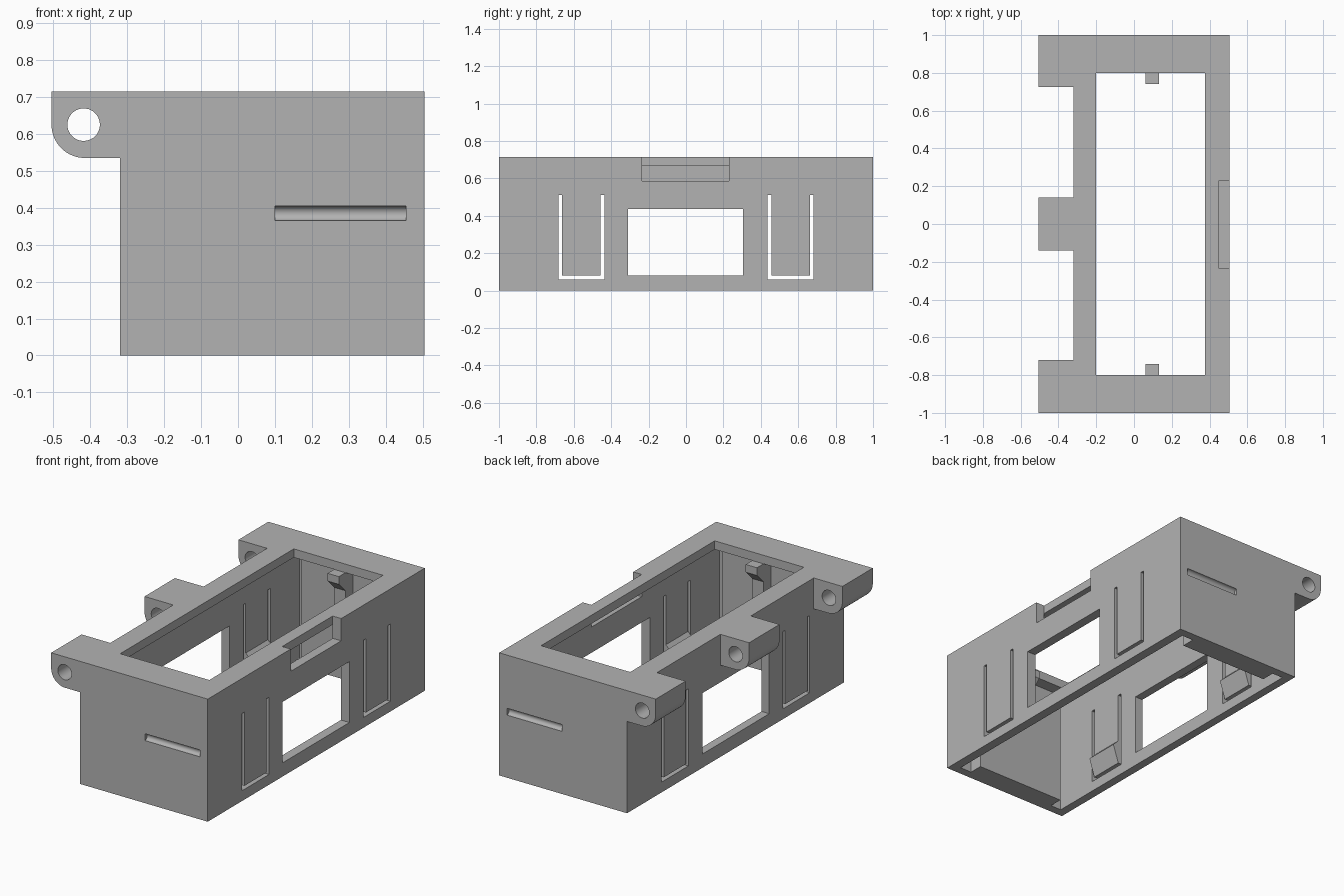
import bpy, bmesh
from mathutils import Vector
from math import cos, sin, pi

cube = bpy.data.objects.get("Cube")
if cube:
    bpy.data.objects.remove(cube, do_unlink=True)

grey = bpy.data.materials.new("plain grey")
grey.use_nodes = True
grey.diffuse_color = (0.45, 0.45, 0.45, 1)
grey.node_tree.nodes["Principled BSDF"].inputs["Base Color"].default_value = grey.diffuse_color


def prism(name, points, axis, lo, hi):
    """Extrude a 2D profile along an axis; the profile uses the other two axes in order."""
    def place(p, d):
        co = list(p)
        co.insert("xyz".index(axis), d)
        return Vector(co)
    bm = bmesh.new()
    face = bm.faces.new([bm.verts.new(place(p, lo)) for p in points])
    new = bmesh.ops.extrude_face_region(bm, geom=[face])["geom"]
    shift = place((0, 0), hi - lo)
    bmesh.ops.translate(bm, vec=shift, verts=[v for v in new if isinstance(v, bmesh.types.BMVert)])
    bmesh.ops.recalc_face_normals(bm, faces=bm.faces)
    mesh = bpy.data.meshes.new(name)
    bm.to_mesh(mesh)
    bm.free()
    mesh.materials.append(grey)
    obj = bpy.data.objects.new(name, mesh)
    bpy.context.collection.objects.link(obj)
    return obj


def box(name, x, y, z):
    return prism(name, [(x[0], y[0]), (x[1], y[0]), (x[1], y[1]), (x[0], y[1])], "z", *z)


def circle(a, b, r, start=0.0, end=2 * pi, n=40):
    return [(a + r * cos(start + (end - start) * i / n),
             b + r * sin(start + (end - start) * i / n)) for i in range(n)]


def select(obj):
    bpy.ops.object.select_all(action="DESELECT")
    obj.select_set(True)
    bpy.context.view_layer.objects.active = obj


def cut(obj, cutter):
    mod = obj.modifiers.new("cut", "BOOLEAN")
    mod.operation = "DIFFERENCE"
    mod.solver = "EXACT"
    mod.object = cutter
    select(obj)
    bpy.ops.object.modifier_apply(modifier=mod.name)
    bpy.data.objects.remove(cutter, do_unlink=True)


def smooth(obj):
    select(obj)
    bpy.ops.object.shade_smooth_by_angle()


# Housing shell: hollow from below, with an open top frame
housing = box("housing", (-0.32, 0.505), (-1, 1), (0, 0.715))
cut(housing, box("cavity", (-0.27, 0.45), (-0.95, 0.95), (-0.1, 0.665)))
cut(housing, box("top_opening", (-0.2, 0.375), (-0.8, 0.8), (0.6, 0.8)))

# Side windows and the notch in the left wall
cut(housing, box("window", (-0.5, 0.7), (-0.31, 0.305), (0.08, 0.435)))
cut(housing, box("notch", (0.45, 0.6), (-0.235, 0.23), (0.585, 0.8)))

for s in (-1, 1):
    # U-shaped slots that free the spring tongues in both long walls
    u = [(0.435, 0.06), (0.683, 0.06), (0.683, 0.51), (0.662, 0.51),
         (0.662, 0.08), (0.457, 0.08), (0.457, 0.51), (0.435, 0.51)]
    cut(housing, prism("tongue_slot", [(s * y, z) for y, z in u], "x", -0.5, 0.7))
    # Round-bottomed groove on each end wall
    cut(housing, prism("end_groove", circle(s, 0.385, 0.02), "x", 0.1, 0.455))
smooth(housing)

for s, side in ((-1, "front"), (1, "back")):
    # Thickened pad inside each end wall
    box(side + "_end_pad", (-0.2, 0.375), sorted((s * 0.87, s * 0.95)), (0, 0.665))
    # Stop hook on the pad, below the frame
    hook = [(0.87, 0.665), (0.74, 0.665), (0.74, 0.62), (0.8, 0.56), (0.8, 0.37), (0.87, 0.37)]
    prism(side + "_stop_hook", [(s * y, z) for y, z in hook], "x", 0.06, 0.133)
    # Snap wedges at the foot of each tongue
    for wall, d, name in ((-0.27, 1, "right"), (0.45, -1, "left")):
        wedge = [(wall, 0.08), (wall + d * 0.035, 0.185), (wall, 0.22)]
        prism(f"{side}_{name}_snap", wedge, "y", *sorted((s * 0.457, s * 0.662)))

# Hinge lugs with a rounded lower corner and a pin hole
lug = [(-0.32, 0.535)] + circle(-0.415, 0.625, 0.09, 1.5 * pi, pi, 16)
lug += [(-0.505, 0.625), (-0.505, 0.715), (-0.32, 0.715)]
for name, lo, hi in (("front", -1, -0.72), ("middle", -0.14, 0.14), ("back", 0.725, 1)):
    part = prism(name + "_hinge_lug", lug, "y", lo, hi)
    cut(part, prism("pin_hole", circle(-0.418, 0.625, 0.044), "y", lo - 0.1, hi + 0.1))
    smooth(part)
